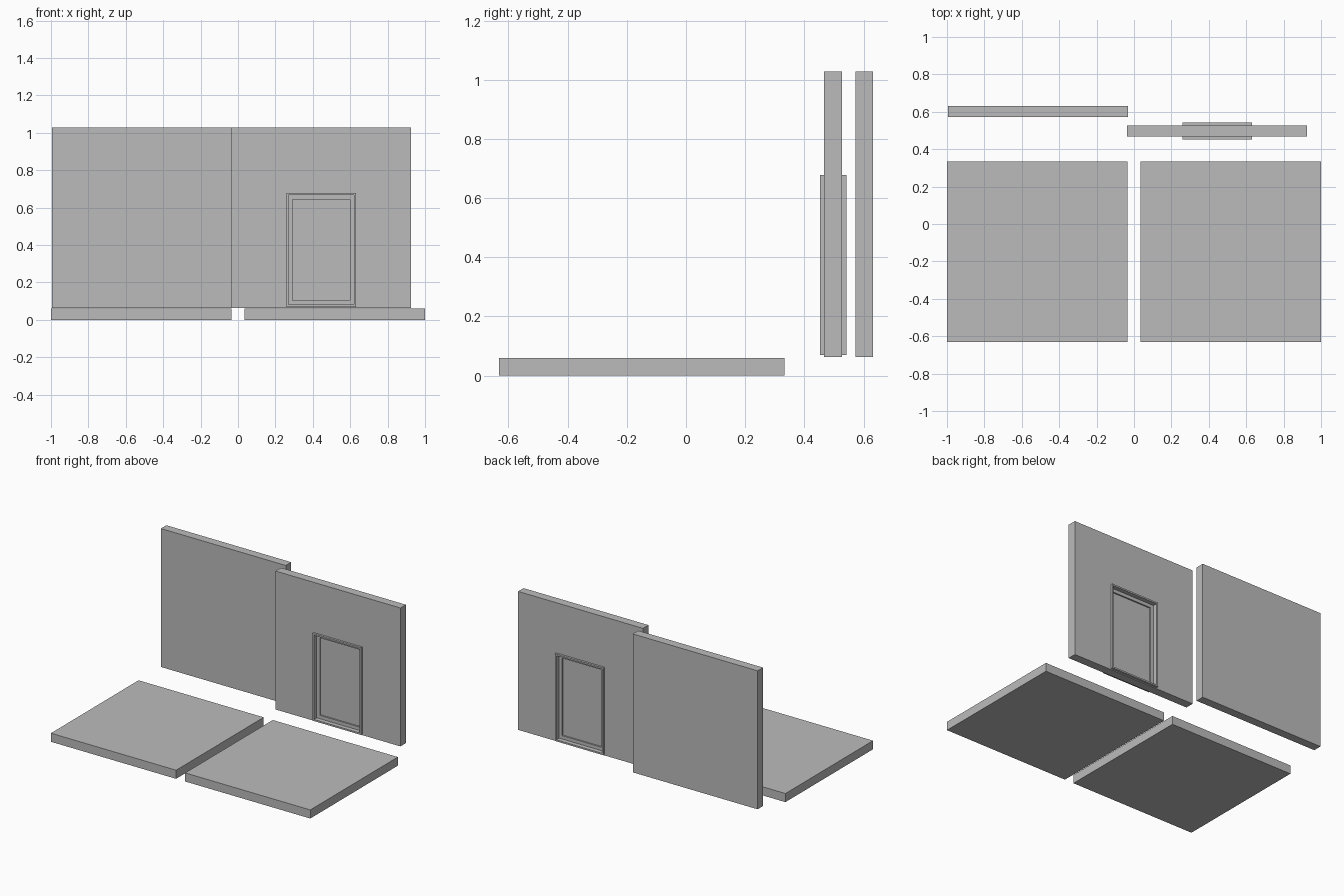
import bpy
import bmesh
from mathutils import Vector

cube = bpy.data.objects.get("Cube")
if cube:
    bpy.data.objects.remove(cube, do_unlink=True)

grey = bpy.data.materials.new("plain grey")
grey.use_nodes = True
GREY = (0.5, 0.5, 0.5, 1)
grey.diffuse_color = GREY
grey.node_tree.nodes["Principled BSDF"].inputs["Base Color"].default_value = GREY


def make_object(name, bm):
    mesh = bpy.data.meshes.new(name)
    bm.to_mesh(mesh)
    bm.free()
    mesh.materials.append(grey)
    obj = bpy.data.objects.new(name, mesh)
    bpy.context.collection.objects.link(obj)
    return obj


def box_mesh(x, y, z):
    """Box spanning the given (low, high) ranges."""
    bm = bmesh.new()
    bmesh.ops.create_cube(bm, size=1)
    spans = (x, y, z)
    for v in bm.verts:
        v.co = Vector([lo + (c + 0.5) * (hi - lo) for c, (lo, hi) in zip(v.co, spans)])
    return bm


def box(name, x, y, z):
    return make_object(name, box_mesh(x, y, z))


def ring(name, outer_x, outer_z, inner_x, inner_z, y):
    """Solid slab with a rectangular opening through y."""
    bm = bmesh.new()
    loops = []
    for yy in y:
        for xs, zs in ((outer_x, outer_z), (inner_x, inner_z)):
            corners = ((xs[0], zs[0]), (xs[1], zs[0]), (xs[1], zs[1]), (xs[0], zs[1]))
            loops.append([bm.verts.new((px, yy, pz)) for px, pz in corners])
    front_out, front_in, back_out, back_in = loops
    for a, b in ((front_out, front_in), (front_in, back_in),
                 (back_in, back_out), (back_out, front_out)):
        for i in range(4):
            j = (i + 1) % 4
            bm.faces.new((a[i], a[j], b[j], b[i]))
    bmesh.ops.recalc_face_normals(bm, faces=bm.faces)
    return make_object(name, bm)


# Floor slabs
FLOOR_Y, FLOOR_Z = (-0.632, 0.333), (0, 0.06)
box("right_floor_slab", (-1, -0.035), FLOOR_Y, FLOOR_Z)
box("left_floor_slab", (0.035, 1), FLOOR_Y, FLOOR_Z)

# Plain wall, and wall with a door opening
WALL_Z = (0.063, 1.028)
FRAME_X, FRAME_Z = (0.258, 0.632), (0.07, 0.678)
LEAF_X, LEAF_Z = (0.269, 0.621), (0.081, 0.667)
box("plain_wall", (-0.995, -0.032), (0.572, 0.632), WALL_Z)
ring("door_wall", (-0.037, 0.926), WALL_Z, FRAME_X, FRAME_Z, (0.467, 0.527))

# Door frame standing proud of both wall faces
ring("door_frame", FRAME_X, FRAME_Z, LEAF_X, LEAF_Z, (0.452, 0.542))

# Door leaf with a sunken panel on each side
leaf = box_mesh(LEAF_X, (0.483, 0.511), LEAF_Z)
sides = [f for f in leaf.faces if abs(f.normal.y) > 0.9]
bmesh.ops.inset_individual(leaf, faces=sides, thickness=0.033)
bmesh.ops.inset_individual(leaf, faces=sides, thickness=0, depth=-0.01)
make_object("door_leaf", leaf)
